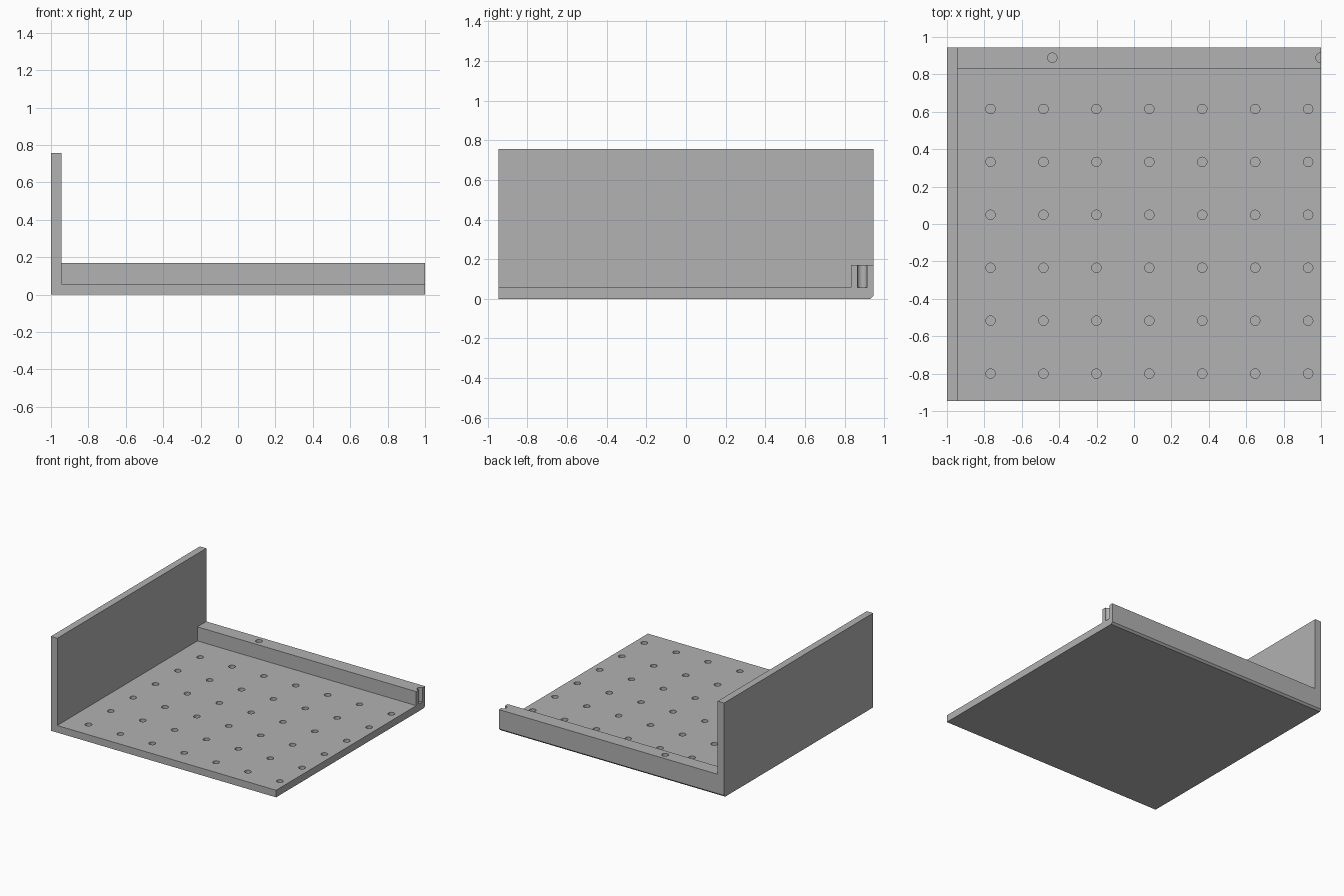
import bpy, bmesh
from mathutils import Matrix

cube = bpy.data.objects.get("Cube")
if cube:
    bpy.data.objects.remove(cube, do_unlink=True)

grey = bpy.data.materials.new("plain grey")
grey.use_nodes = True
colour = (0.445, 0.445, 0.445, 1)
grey.diffuse_color = colour
grey.node_tree.nodes["Principled BSDF"].inputs["Base Color"].default_value = colour

LEFT, RIGHT, DEPTH = -1.0, 1.0, 0.945
THICK, WALL_H, RAIL_H, RAIL_Y = 0.057, 0.757, 0.17, 0.832
INNER, CHAMFER, HOLE_R, STEP = LEFT + THICK, 0.015, 0.025, 0.283


def finish(name, bm):
    bmesh.ops.recalc_face_normals(bm, faces=bm.faces)
    mesh = bpy.data.meshes.new(name)
    bm.to_mesh(mesh)
    bm.free()
    mesh.materials.append(grey)
    obj = bpy.data.objects.new(name, mesh)
    bpy.context.collection.objects.link(obj)
    return obj


def extrude_profile(name, profile, x0, x1):
    """Sweep a (y, z) outline from x0 to x1."""
    bm = bmesh.new()
    face = bm.faces.new([bm.verts.new((x0, y, z)) for y, z in profile])
    ext = bmesh.ops.extrude_face_region(bm, geom=[face])
    moved = [v for v in ext["geom"] if isinstance(v, bmesh.types.BMVert)]
    bmesh.ops.translate(bm, verts=moved, vec=(x1 - x0, 0, 0))
    return finish(name, bm)


def slab_profile(height):
    """Slab side outline with the rear bottom edge chamfered."""
    return [(-DEPTH, 0), (DEPTH - CHAMFER, 0), (DEPTH, CHAMFER),
            (DEPTH, height), (-DEPTH, height)]


def drill(obj, centres, z0, z1):
    """Cut round vertical holes between two heights."""
    bm = bmesh.new()
    for x, y in centres:
        bmesh.ops.create_cone(bm, cap_ends=True, segments=32, radius1=HOLE_R,
                              radius2=HOLE_R, depth=z1 - z0,
                              matrix=Matrix.Translation((x, y, (z0 + z1) / 2)))
    cutter = finish("hole_cutter", bm)
    cutter.hide_render = True
    mod = obj.modifiers.new("holes", "BOOLEAN")
    mod.operation, mod.solver, mod.object = "DIFFERENCE", "EXACT", cutter
    bpy.ops.object.select_all(action="DESELECT")
    obj.select_set(True)
    bpy.context.view_layer.objects.active = obj
    bpy.ops.object.modifier_apply(modifier=mod.name)
    bpy.data.objects.remove(cutter, do_unlink=True)
    bpy.ops.object.shade_smooth_by_angle()


# Floor with a grid of blind holes
floor = extrude_profile("floor_plate", slab_profile(THICK), INNER, RIGHT)
grid = [(-0.767 + i * STEP, -0.8 + j * STEP) for i in range(7) for j in range(6)]
drill(floor, grid, 0.015, THICK + 0.05)

# Tall side wall
extrude_profile("side_wall", slab_profile(WALL_H), LEFT, INNER)

# Low rear rail with one round hole and one open at its end
rail = extrude_profile("rear_rail", [(RAIL_Y, THICK), (DEPTH, THICK),
                                     (DEPTH, RAIL_H), (RAIL_Y, RAIL_H)], INNER, RIGHT)
drill(rail, [(-0.437, 0.889), (0.997, 0.889)], THICK - 0.02, RAIL_H + 0.05)
